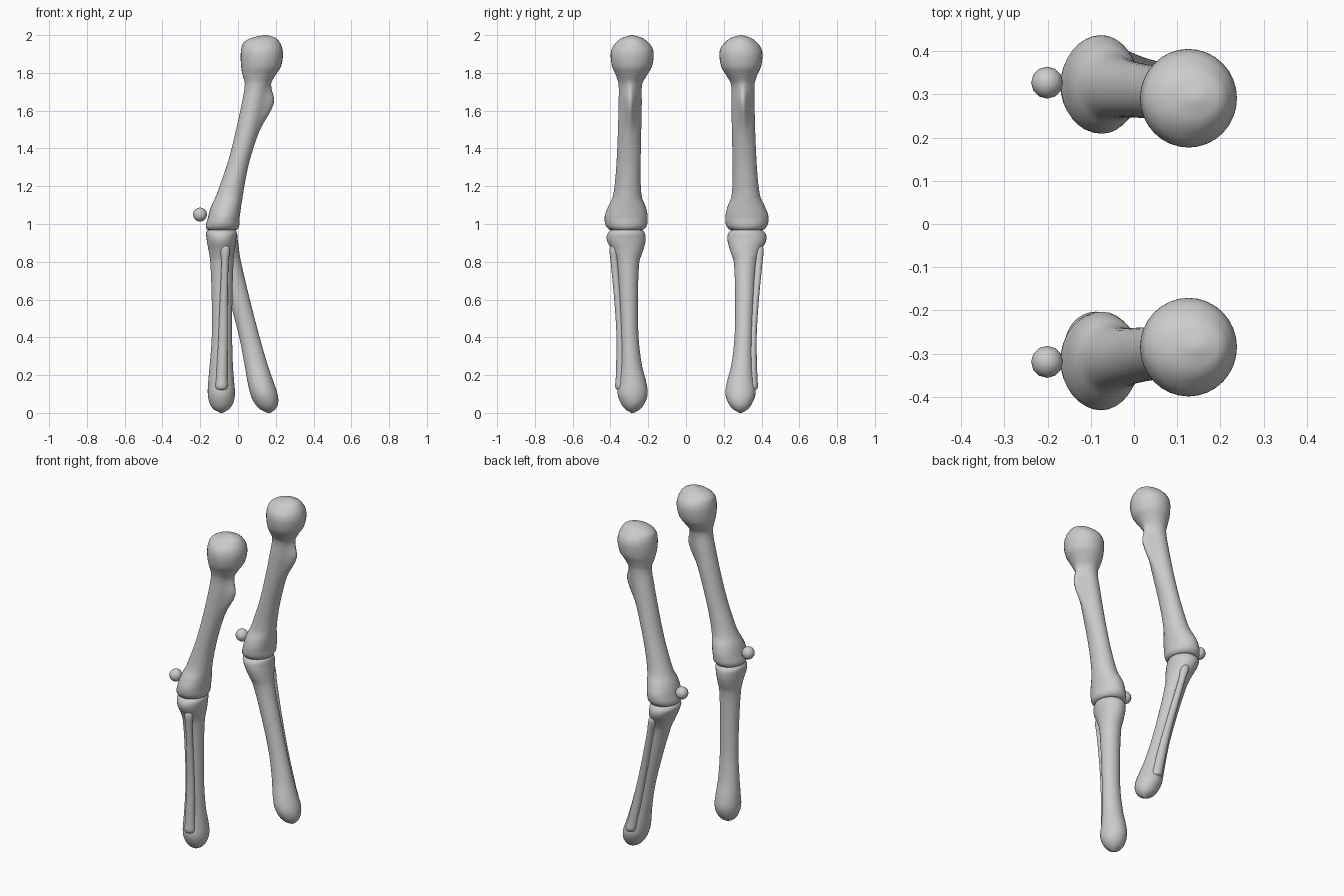
import bpy, bmesh, math

SIDES = 32

# Cross-sections: z, x min, x max, y outer, y inner, ridge height on the +x side
FEMUR = [
    (0.960, -.120, -.050, -.350, -.290, 0), (0.972, -.166, -.002, -.412, -.225, 0),
    (1.030, -.160, .008, -.434, -.206, 0), (1.090, -.143, .016, -.416, -.216, 0),
    (1.140, -.120, .024, -.392, -.236, 0), (1.220, -.090, .037, -.379, -.243, 0),
    (1.340, -.050, .063, -.370, -.243, 0), (1.500, -.010, .107, -.363, -.240, .01),
    (1.640, .020, .142, -.360, -.237, .048), (1.740, .036, .165, -.360, -.235, .01),
    (1.790, .024, .200, -.375, -.208, 0), (1.830, .017, .226, -.393, -.185, 0),
    (1.890, .014, .238, -.402, -.174, 0), (1.930, .018, .234, -.395, -.180, 0),
    (1.960, .030, .222, -.373, -.202, 0), (1.985, .070, .200, -.342, -.234, 0),
    (2.000, .135, .155, -.295, -.281, 0)]
TIBIA = [
    (0.000, -.095, -.080, -.292, -.280, 0), (0.018, -.128, -.050, -.323, -.248, 0),
    (0.050, -.150, -.026, -.347, -.222, 0), (0.100, -.160, -.016, -.365, -.206, 0),
    (0.160, -.158, -.020, -.360, -.213, 0), (0.250, -.150, -.027, -.352, -.236, 0),
    (0.400, -.139, -.031, -.350, -.254, 0), (0.600, -.139, -.030, -.358, -.257, 0),
    (0.800, -.147, -.024, -.373, -.250, 0), (0.860, -.156, -.018, -.395, -.230, 0),
    (0.920, -.166, -.010, -.423, -.217, 0), (0.965, -.163, -.010, -.405, -.232, 0),
    (0.980, -.120, -.050, -.350, -.290, 0)]
FIBULA = [
    (0.115, -.095, -.078, -.353, -.340, 0), (0.130, -.118, -.056, -.376, -.320, 0),
    (0.180, -.116, -.056, -.375, -.320, 0), (0.400, -.104, -.055, -.371, -.333, 0),
    (0.600, -.096, -.054, -.383, -.345, 0), (0.800, -.088, -.050, -.402, -.362, 0),
    (0.870, -.092, -.044, -.408, -.365, 0), (0.895, -.074, -.062, -.395, -.385, 0)]


def spline(rows, steps=4):
    """Catmull-Rom resampling of the section table."""
    out = []
    for i in range(len(rows) - 1):
        a, b = rows[max(i - 1, 0)], rows[i]
        c, d = rows[i + 1], rows[min(i + 2, len(rows) - 1)]
        h = c[0] - b[0]
        for s in range(steps):
            t = s / steps
            row = [b[0] + h * t]
            for k in range(1, 6):
                m0 = (c[k] - a[k]) / (c[0] - a[0]) * h
                m1 = (d[k] - b[k]) / (d[0] - b[0]) * h
                row.append((2*t**3 - 3*t*t + 1) * b[k] + (t**3 - 2*t*t + t) * m0
                           + (3*t*t - 2*t**3) * c[k] + (t**3 - t*t) * m1)
            out.append(row)
    out.append(list(rows[-1]))
    return out


def finish(bm, name):
    bmesh.ops.recalc_face_normals(bm, faces=bm.faces)
    for f in bm.faces:
        f.smooth = True
    me = bpy.data.meshes.new(name)
    bm.to_mesh(me)
    bm.free()
    ob = bpy.data.objects.new(name, me)
    bpy.context.collection.objects.link(ob)


def bone(name, rows, side, swing=0.0):
    """Loft one bone; swing leans the lower leg back from the knee."""
    bm = bmesh.new()
    rings = []
    for z, x0, x1, y0, y1, ridge in spline(rows):
        ring = []
        for i in range(SIDES):
            a = 2 * math.pi * i / SIDES
            off = math.atan2(math.sin(a), math.cos(a))
            x = (x0 + x1) / 2 + (x1 - x0) / 2 * math.cos(a)
            x += ridge * math.exp(-(off / .45) ** 2) + swing * max(0, .95 - z)
            y = (y0 + y1) / 2 + (y1 - y0) / 2 * math.sin(a)
            ring.append(bm.verts.new((x, -side * y + .003, z)))
        rings.append(ring)
    for r, q in zip(rings, rings[1:]):
        for i in range(SIDES):
            j = (i + 1) % SIDES
            bm.faces.new((r[i], r[j], q[j], q[i]))
    bm.faces.new(rings[0])
    bm.faces.new(rings[-1])
    finish(bm, name)


for label, side, swing in (("near", -1, 0.0), ("far", 1, 0.265)):
    # Thigh bone, shin bone and the thin outer bone
    bone(label + "_thigh_bone", FEMUR, side)
    bone(label + "_shin_bone", TIBIA, side, swing)
    bone(label + "_outer_shin_bone", FIBULA, side, swing)
    # Kneecap
    bm = bmesh.new()
    bmesh.ops.create_uvsphere(bm, u_segments=12, v_segments=8, radius=.037)
    bmesh.ops.translate(bm, verts=bm.verts, vec=(-.201, side * .323 + .004, 1.05))
    finish(bm, label + "_kneecap")
